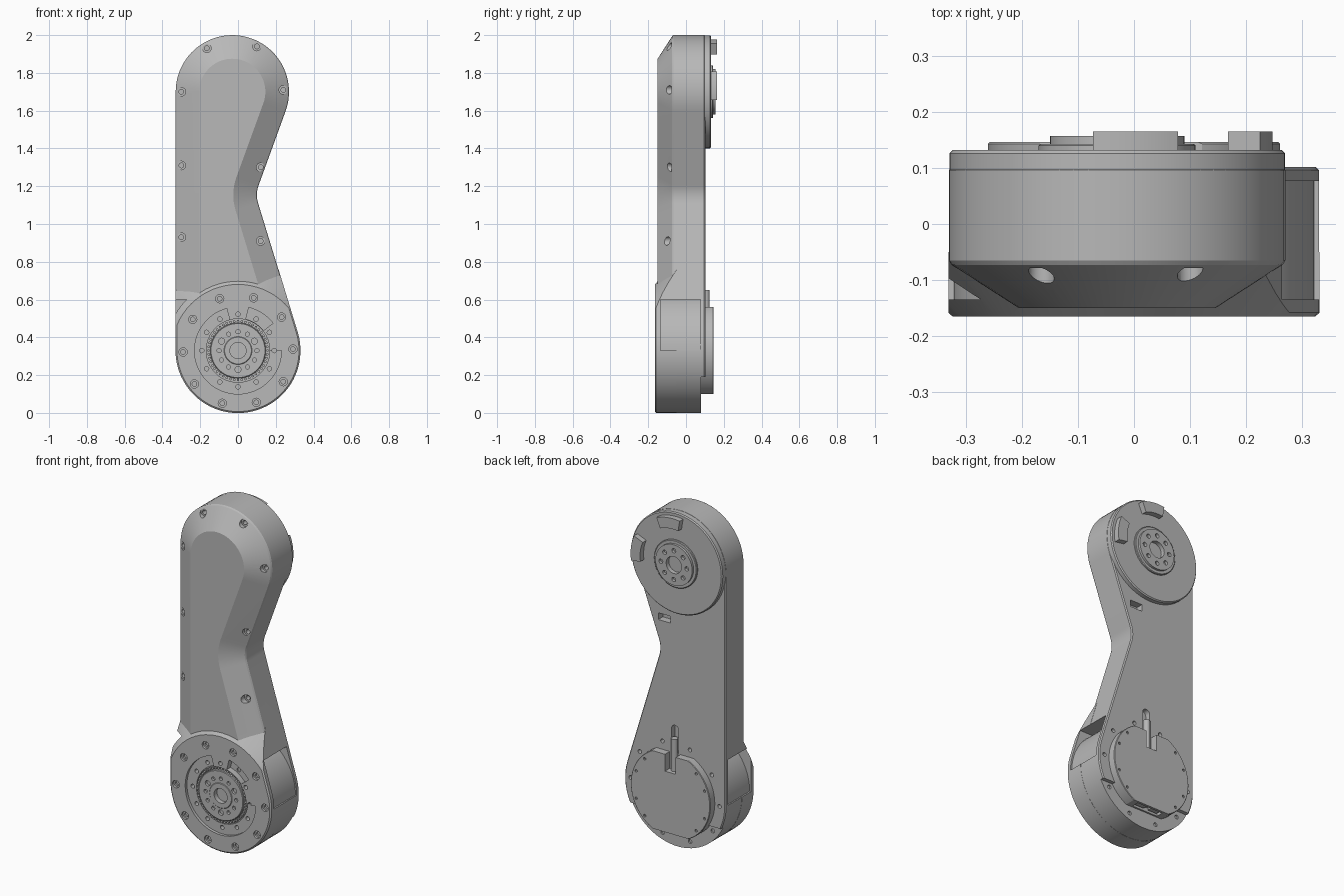
import bpy, bmesh
from math import sin, cos, radians, tau
from mathutils import Vector

if "Cube" in bpy.data.objects:
    bpy.data.objects.remove(bpy.data.objects["Cube"])

grey = bpy.data.materials.new("machined_grey")
grey.use_nodes = True
grey.diffuse_color = (0.48, 0.48, 0.48, 1)
grey.node_tree.nodes["Principled BSDF"].inputs["Base Color"].default_value = grey.diffuse_color

TOP, LOW = Vector((-0.03, 1.70)), Vector((0, 0.33))   # joint axes in (x, z)
R_TOP, R_LOW = 0.30, 0.33
A_UP, A_DOWN = -20, 17                                # tangent angles of the waist


def polar(c, r, a):
    return Vector((c[0] + r * cos(radians(a)), c[1] + r * sin(radians(a))))


def arc(c, r, a0, a1, n):
    return [polar(c, r, a0 + (a1 - a0) * i / n) for i in range(n + 1)]


def circle(c, r, n=48):
    return arc(c, r, 0, 360, n)[:-1]


def rect(x0, x1, z0, z1):
    return [(x0, z0), (x1, z0), (x1, z1), (x0, z1)]


def sector(c, r0, r1, a0, a1, n=24):
    return arc(c, r1, a0, a1, n) + arc(c, r0, a1, a0, n)


def loft(name, layers):
    """Solid through equal-length (x, z) outlines, each at its own y."""
    bm = bmesh.new()
    rings = [[bm.verts.new((p[0], y, p[1])) for p in poly] for poly, y in layers]
    n = len(rings[0])
    for a, b in zip(rings, rings[1:]):
        for i in range(n):
            bm.faces.new((a[i], a[(i + 1) % n], b[(i + 1) % n], b[i]))
    bm.faces.new(rings[0])
    bm.faces.new(rings[-1])
    bmesh.ops.recalc_face_normals(bm, faces=bm.faces)
    me = bpy.data.meshes.new(name)
    bm.to_mesh(me)
    bm.free()
    me.materials.append(grey)
    ob = bpy.data.objects.new(name, me)
    bpy.context.collection.objects.link(ob)
    return ob


def prism(name, poly, y0, y1):
    return loft(name, [(poly, y0), (poly, y1)])


def lathe(name, c, profile, n=48):
    return loft(name, [(circle(c, r, n), y) for r, y in profile])


def combine(ob, tools, op="DIFFERENCE"):
    """Apply one boolean with all tools merged, then discard them."""
    bm = bmesh.new()
    for t in tools:
        bm.from_mesh(t.data)
        bpy.data.objects.remove(t)
    me = bpy.data.meshes.new("cutter")
    bm.to_mesh(me)
    bm.free()
    tool = bpy.data.objects.new("cutter", me)
    tool.hide_render = True
    bpy.context.collection.objects.link(tool)
    mod = ob.modifiers.new("cut", "BOOLEAN")
    mod.operation, mod.solver, mod.object = op, "EXACT", tool
    bpy.context.view_layer.update()
    dg = bpy.context.evaluated_depsgraph_get()
    result = bpy.data.meshes.new_from_object(ob.evaluated_get(dg))
    ob.modifiers.clear()
    ob.data = result
    bpy.data.objects.remove(tool)


def waist_centre(r):
    """Centre of the concave waist fillet, from the two tangent side lines."""
    p, q = polar(TOP, R_TOP + r, A_UP), polar(LOW, R_LOW + r, A_DOWN)
    u, v = polar((0, 0), 1, A_UP - 90), polar((0, 0), 1, A_DOWN + 90)
    w = q - p
    t = (w.x * v.y - w.y * v.x) / (u.x * v.y - u.y * v.x)
    return p + u * t


WAIST_R = 0.15
WAIST = waist_centre(WAIST_R)


def outline(d):
    """Arm silhouette inset by d."""
    return (arc(TOP, R_TOP - d, A_UP, 180, 36)
            + arc(LOW, R_LOW - d, 180, 360 + A_DOWN, 40)
            + arc(WAIST, WAIST_R + d, 180 + A_DOWN, 180 + A_UP, 8))


# Arm body with its wide front chamfer
body = loft("arm_body", [(outline(0.006), 0.102), (outline(0), 0.096),
                         (outline(0), -0.065), (outline(0.005), -0.073), (outline(0.125), -0.15)])

# Lower joint housing, trimmed by a cone that blends into the arm
housing = loft("housing", [(outline(-0.001), -0.05), (outline(-0.001), -0.158),
                           (outline(0.007), -0.165)])
combine(housing, [lathe("cone", LOW, [(0.348, -0.167), (0.49, -0.04)], 64)], "INTERSECT")
combine(body, [housing], "UNION")

# Side pockets beside the round joint, and the lower back step
pocket = [prism("pocket", rect(*x, 0.33, 0.6), -0.135, 0.077) for x in ((-0.5, -0.1), (0.1, 0.5))]
for p in pocket:
    combine(p, [lathe("core", LOW, [(0.322, -0.3), (0.322, 0.3)], 64)])
combine(body, pocket)
combine(body, [prism("step", rect(-0.5, 0.5, -0.1, 0.19), 0.08, 0.2)])

# Front recess around the output flange
combine(body, [prism("ring", sector(LOW, 0.16, 0.23, 105, 360, 48), -0.2, -0.148)])
combine(body, [prism("notch", sector(LOW, 0.172, 0.235, 38, 76), -0.2, -0.13)])
combine(body, [lathe("pit", LOW, [(0.168, -0.2), (0.168, -0.135)])])


def screw_hole(c, y0, y1, y2, r=0.023):
    return lathe("screw", c, [(r, y0), (r, y1), (r * 0.55, y1), (r * 0.55, y2)], 16)


# Screw holes: arm edge, housing rim, recess floor and back rim
edge = [(-0.165, 1.93), (0.10, 1.94), (0.24, 1.71), (-0.30, 1.70),
        (-0.30, 1.31), (-0.30, 0.93), (0.12, 1.30), (0.12, 0.91)]
holes = [screw_hole(c, -0.2, -0.078, -0.04) for c in edge]
for i in range(10):
    c = polar(LOW, 0.291, 1.5 + 36 * i)
    holes.append(screw_hole(c, -0.2, -0.152, -0.142, 0.022))
    holes.append(lathe("back_hole", c, [(0.012, 0.07), (0.012, 0.2)], 12))
for i in range(12):
    holes.append(lathe("small_hole", polar(LOW, 0.192, 30 * i), [(0.012, -0.2), (0.012, -0.122)], 12))
combine(body, holes)

# Back cable groove and vent slot
groove = arc((0, 0.70), 0.024, 0, 180, 10) + [(-0.024, 0.45), (0.024, 0.45)]
combine(body, [prism("groove", groove, 0.07, 0.2),
               prism("slot", rect(0.03, 0.11, 1.32, 1.36), 0.06, 0.2)])

# Output flange with bolt circle and bead ring
flange = lathe("output_flange", LOW, [(0.147, -0.13), (0.147, -0.157), (0.143, -0.16),
                                      (0.074, -0.16), (0.071, -0.163), (0.06, -0.163)])
bores = [lathe("bore", LOW, [(0.043, -0.2), (0.043, -0.135)], 32)]
for i in range(12):
    r = 0.016 if i % 4 == 1 else 0.011
    bores.append(lathe("bolt", polar(LOW, 0.1, 30 * i), [(r, -0.2), (r, -0.145)], 12))
combine(flange, bores)
for i in range(48):
    lathe("bearing_bead", polar(LOW, 0.156, 7.5 * i), [(0.007, -0.13), (0.007, -0.155)], 8)

# Upper joint: back disc, hub and two arc-shaped stops
disc = lathe("upper_disc", TOP, [(0.299, 0.08), (0.299, 0.126), (0.293, 0.132)], 72)
hub = lathe("upper_hub", TOP, [(0.14, 0.12), (0.14, 0.14), (0.136, 0.143),
                               (0.12, 0.143), (0.12, 0.157)])
bores = [lathe("bore", TOP, [(0.05, 0.128), (0.05, 0.2)], 32)]
bores += [lathe("bolt", polar(TOP, 0.085, 45 * i), [(0.013, 0.14), (0.013, 0.2)], 12) for i in range(8)]
combine(hub, bores)
for name, a in (("side_stop", 7), ("top_stop", 83)):
    prism(name, sector(TOP, 0.215, 0.277, a - 16, a + 16, 10), 0.12, 0.165)

# Lower back cover with flats, cable notch, rim holes and connector bay
cover = lathe("back_cover", LOW, [(0.26, 0.07), (0.26, 0.143), (0.257, 0.146)], 64)
combine(cover, [prism("flats", rect(-0.4, 0.4, 0.10, 0.56), 0.0, 0.3)], "INTERSECT")
cuts = [prism("notch", rect(-0.035, 0.035, 0.46, 0.7), 0.1, 0.2),
        prism("bay", rect(-0.085, 0.085, 0.0, 0.125), 0.09, 0.132)]
cuts += [lathe("rim_hole", polar(LOW, 0.238, a), [(0.008, 0.135), (0.008, 0.2)], 10)
         for a in (-45, -20, 20, 45, 135, 160, 200, 225)]
combine(cover, cuts)
for x in (-0.045, 0.045):
    prism("connector", rect(x - 0.03, x + 0.03, 0.108, 0.13), 0.097, 0.125)

# Cable running from the cover into the groove
bpy.ops.mesh.primitive_cylinder_add(vertices=20, radius=0.019, depth=0.19, location=(0, 0.106, 0.555))
cable = bpy.context.object
cable.name = "cable"
cable.data.materials.append(grey)

# Smooth shading with crisp edges
bpy.ops.object.select_all(action="DESELECT")
for ob in bpy.context.scene.objects:
    if ob.type == "MESH" and grey.name in ob.data.materials:
        ob.select_set(True)
        bpy.context.view_layer.objects.active = ob
bpy.ops.object.shade_smooth_by_angle(angle=radians(25))
